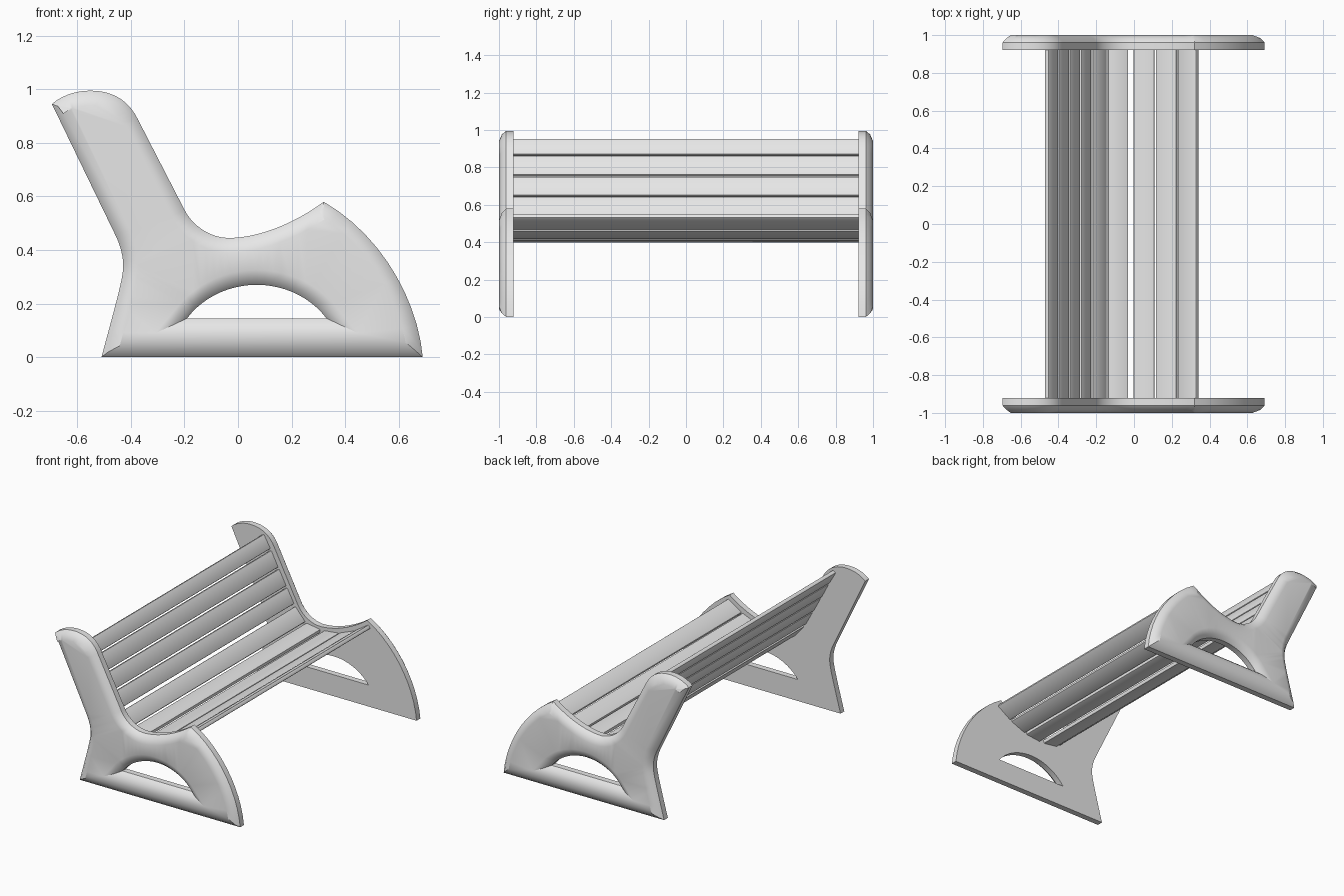
import bpy, bmesh, math
from mathutils import Vector
from mathutils.geometry import interpolate_bezier

if "Cube" in bpy.data.objects:
    bpy.data.objects.remove(bpy.data.objects["Cube"])

grey = bpy.data.materials.new("light_grey")
grey.use_nodes = True
grey.diffuse_color = (0.8, 0.8, 0.8, 1)
grey.node_tree.nodes["Principled BSDF"].inputs["Base Color"].default_value = (0.8, 0.8, 0.8, 1)


def finish(bm, name):
    bmesh.ops.recalc_face_normals(bm, faces=bm.faces)
    mesh = bpy.data.meshes.new(name)
    bm.to_mesh(mesh)
    bm.free()
    mesh.materials.append(grey)
    ob = bpy.data.objects.new(name, mesh)
    bpy.context.collection.objects.link(ob)
    bpy.ops.object.select_all(action="DESELECT")
    ob.select_set(True)
    bpy.context.view_layer.objects.active = ob
    bpy.ops.object.shade_smooth_by_angle(angle=math.radians(32))
    return ob


def trace(start, segments, steps=12):
    """Closed loop from line segments (end,) and curves (handle, handle, end)."""
    pts = [Vector(start)]
    for seg in segments:
        seg = [Vector(p) for p in seg]
        if len(seg) == 1:
            pts += seg
        else:
            pts += [p.to_2d() for p in interpolate_bezier(pts[-1], *seg, steps)[1:]]
    return pts[:-1]


def inset(loop, d):
    """Mitred offset to the left of the direction of travel."""
    out = []
    for i, p in enumerate(loop):
        a = (p - loop[i - 1]).normalized()
        b = (loop[(i + 1) % len(loop)] - p).normalized()
        n1, n2 = Vector((-a.y, a.x)), Vector((-b.y, b.x))
        out.append(p + (n1 + n2) * d / (1 + n1.dot(n2)))
    return out


# End panel outline and arched opening, in x and z
outline = trace((-0.51, 0), [
    ((0.69, 0),),
    ((0.67, 0.22), (0.53, 0.46), (0.32, 0.58)),
    ((0.22, 0.505), (0.09, 0.45), (-0.02, 0.445)),
    ((-0.10, 0.44), (-0.17, 0.49), (-0.20, 0.55)),
    ((-0.375, 0.89),),
    ((-0.41, 0.96), (-0.47, 0.995), (-0.55, 0.995)),
    ((-0.61, 0.995), (-0.66, 0.975), (-0.695, 0.945)),
    ((-0.46, 0.46),),
    ((-0.435, 0.41), (-0.425, 0.36), (-0.43, 0.32)),
    ((-0.435, 0.28), (-0.45, 0.22), (-0.51, 0)),
])
opening = trace((-0.19, 0.145), [
    ((0.33, 0.145),),
    ((0.27, 0.225), (0.17, 0.27), (0.07, 0.27)),
    ((-0.03, 0.27), (-0.13, 0.225), (-0.19, 0.145)),
])[::-1]

# Inset and distance from the middle, from the inner face to the outer face
EDGE = [(0, 0.922), (0, 0.962), (0.02, 0.985), (0.055, 1.0)]


def end_panel(name, side):
    bm = bmesh.new()
    caps = {0: [], len(EDGE) - 1: []}
    for loop in (outline, opening):
        rings = [[bm.verts.new((p.x, side * y, p.y)) for p in inset(loop, d)] for d, y in EDGE]
        n = len(loop)
        for r, s in zip(rings, rings[1:]):
            for i in range(n):
                j = (i + 1) % n
                bm.faces.new((r[i], r[j], s[j], s[i]))
        for k in caps:
            caps[k] += [bm.edges.get((rings[k][i - 1], rings[k][i])) for i in range(n)]
    for edges in caps.values():
        bmesh.ops.triangle_fill(bm, edges=edges, use_beauty=True)
    ob = finish(bm, name)
    ob.modifiers.new("even_shading", "WEIGHTED_NORMAL").keep_sharp = True


end_panel("front_end_panel", -1)
end_panel("rear_end_panel", 1)


def slat(name, a, b, thick=0.026, half=0.924):
    """Plank whose upper face runs from a to b in x and z."""
    a, b = Vector(a), Vector(b)
    d = (b - a).normalized()
    down = Vector((d.y, -d.x)) * thick
    bm = bmesh.new()
    ends = [[bm.verts.new((p.x, y, p.y)) for p in (a, b, b + down, a + down)]
            for y in (-half, half)]
    bm.faces.new(ends[0])
    bm.faces.new(ends[1])
    for i in range(4):
        j = (i + 1) % 4
        bm.faces.new((ends[0][i], ends[0][j], ends[1][j], ends[1][i]))
    long_edges = [bm.edges.get((ends[0][i], ends[1][i])) for i in range(4)]
    bmesh.ops.bevel(bm, geom=long_edges, offset=0.006, segments=2, profile=0.5, affect="EDGES")
    finish(bm, name)


# Backrest slats, top to bottom
back = [
    ((-0.452, 0.955), (-0.403, 0.87)),
    ((-0.397, 0.86), (-0.345, 0.76)),
    ((-0.338, 0.75), (-0.285, 0.65)),
    ((-0.278, 0.64), (-0.226, 0.545)),
    ((-0.217, 0.53), (-0.143, 0.446)),
]
# Seat slats, back to front
seat = [
    ((-0.137, 0.44), (-0.03, 0.424)),
    ((-0.003, 0.424), (0.107, 0.436)),
    ((0.113, 0.439), (0.224, 0.483)),
    ((0.23, 0.487), (0.33, 0.552)),
]
for kind, row in (("back", back), ("seat", seat)):
    for i, (a, b) in enumerate(row, 1):
        slat(f"{kind}_slat_{i}", a, b)
